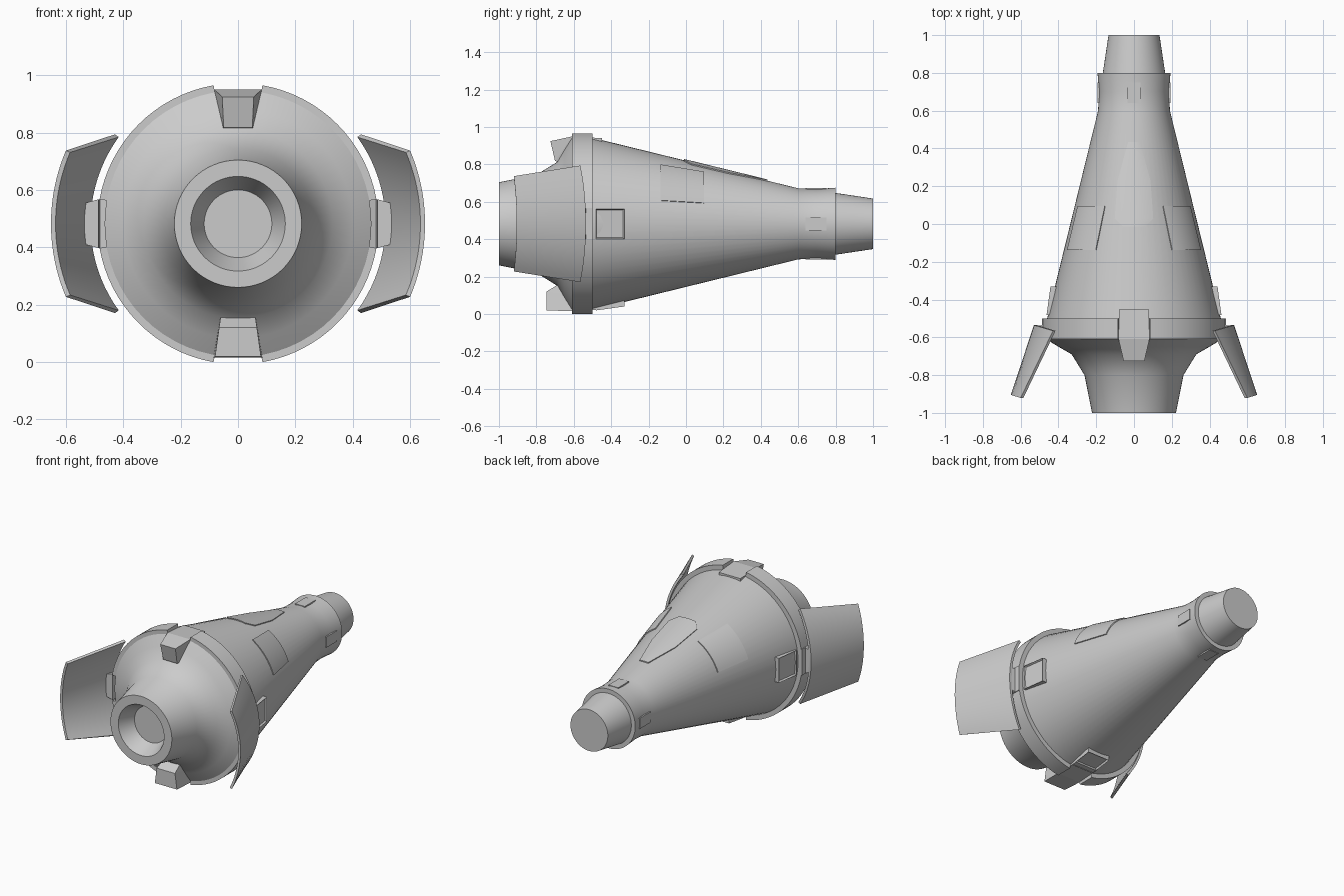
import bpy, bmesh
from math import sin, cos, pi, radians, asin, degrees
from mathutils import Vector, Matrix

if "Cube" in bpy.data.objects:
    bpy.data.objects.remove(bpy.data.objects["Cube"])

CZ = 0.4825  # height of the long axis


def finish(bm, name, smooth=True):
    bmesh.ops.recalc_face_normals(bm, faces=bm.faces)
    me = bpy.data.meshes.new(name)
    bm.to_mesh(me)
    bm.free()
    if smooth:
        me.polygons.foreach_set("use_smooth", [True] * len(me.polygons))
        me.set_sharp_from_angle(angle=radians(36))
    ob = bpy.data.objects.new(name, me)
    ob.location.z = CZ
    bpy.context.collection.objects.link(ob)
    return ob


def lathe(name, profile, n=64):
    """Spin (y, r) profile round the y axis."""
    bm = bmesh.new()
    vs = [bm.verts.new((r, y, 0)) for y, r in profile]
    es = [bm.edges.new(p) for p in zip(vs, vs[1:])]
    bmesh.ops.spin(bm, geom=vs + es, cent=(0, 0, 0), axis=(0, 1, 0), angle=2 * pi, steps=n)
    bmesh.ops.remove_doubles(bm, verts=bm.verts, dist=1e-5)
    return finish(bm, name)


def arc_plate(name, rows, t, n=16, tilt=0):
    """Curved plate; rows are (y, outer radius, start deg, end deg); angle 0 is +x."""
    bm = bmesh.new()
    grid = []
    for y, r, a0, a1 in rows:
        row = []
        for i in range(n + 1):
            a = radians(a0 + (a1 - a0) * i / n)
            row.append([bm.verts.new((q * cos(a), y - tilt * (r - r * abs(cos(a))) , q * sin(a)))
                        for q in (r, r - t)])
        grid.append(row)
    last = len(rows) - 1
    for j in range(last):
        for i in range(n):
            for k in (0, 1):
                bm.faces.new([grid[j][i][k], grid[j][i + 1][k], grid[j + 1][i + 1][k], grid[j + 1][i][k]])
        for i in (0, n):
            bm.faces.new([grid[j][i][0], grid[j][i][1], grid[j + 1][i][1], grid[j + 1][i][0]])
    for j in (0, last):
        for i in range(n):
            bm.faces.new([grid[j][i][0], grid[j][i + 1][0], grid[j][i + 1][1], grid[j][i][1]])
    return finish(bm, name)


def block(name, pts, turn=0, inset=0):
    """Convex block from (half width, y, radial height), turned round the y axis."""
    bm = bmesh.new()
    for w, y, h in pts:
        for s in (-1, 1):
            bm.verts.new((s * w, y, h))
    bmesh.ops.convex_hull(bm, input=bm.verts)
    bmesh.ops.dissolve_limit(bm, angle_limit=0.02, verts=bm.verts, edges=bm.edges)
    if inset:
        bm.normal_update()
        top = max(bm.faces, key=lambda f: f.normal.z)
        bmesh.ops.inset_region(bm, faces=[top], thickness=0.008, depth=-inset)
    bm.transform(Matrix.Rotation(radians(turn), 4, 'Y'))
    return finish(bm, name, False)


def cone_r(y):
    return 0.19 + (0.6 - y) * 0.245


# Main hull: nozzle recess, bowl, cone, collar, nose
lathe("hull", [(-.90, 0), (-.90, .118), (-1, .165), (-1, .222), (-.8, .262), (-.69, .33),
               (-.65, .40), (-.61, .465), (-.5, .46), (.6, .19), (.7, .186), (.8, .193),
               (.8, .165), (1, .135), (1, 0)])

# Broken ring round the widest part
for k in range(4):
    a = 90 * k
    arc_plate(f"ring_segment_{k}", [(-.5, .49, a + 10, a + 80), (-.61, .49, a + 10, a + 80)], .04)

# Side fins with hinges and pads
for s, side in ((0, "right"), (180, "left")):
    arc_plate(f"fin_{side}", [(-.535, .53, s - 36, s + 36), (-.905, .652, s - 23, s + 23)], .016, 20, .3)
    t = 90 + s
    block(f"hinge_{side}", [(.085, -.5, .43), (.085, -.5, .487), (.085, -.57, .43), (.085, -.55, .487)], t)
    block(f"fin_bracket_{side}", [(.085, -.535, .48), (.07, -.54, .522), (.085, -.6, .487), (.07, -.6, .54)], t)

# Raised pads on the cone: left, right and bottom
for t, side in ((90, "right"), (270, "left"), (180, "bottom")):
    block(f"cone_pad_{side}", [(.08, -.33, .38), (.08, -.33, .442), (.08, -.482, .40), (.08, -.482, .463)],
          t, .012)

# Top and bottom latch blocks
block("latch_top", [(.078, -.45, .40), (.078, -.45, .458), (.082, -.61, .467), (.055, -.725, .442),
                    (.05, -.70, .335), (.06, -.60, .325)])
block("latch_bottom", [(.078, -.45, .40), (.078, -.45, .458), (.085, -.61, .467), (.08, -.745, .463),
                       (.066, -.745, .362), (.06, -.68, .322), (.06, -.60, .322)], 180)

# Top window and two side windows, lying on the cone
rows = [(-.012, .06), (.03, .1), (.23, .085), (.435, .03)]
win = []
for y, w in rows:
    a = degrees(asin(w / cone_r(y)))
    win.append((y, cone_r(y) + .007, 90 - a, 90 + a))
arc_plate("window_top", win, .03)
for side, f in (("right", lambda a: a), ("left", lambda a: 180 - a)):
    arc_plate(f"window_{side}", [(.095, cone_r(.095) + .006, f(20.5), f(61)),
                                 (-.137, cone_r(-.137) + .006, f(19.5), f(57.5))], .03)

# Small pads round the collar
for k in range(4):
    block(f"collar_pad_{k}", [(.035, .64, .15), (.035, .64, .192), (.035, .75, .15), (.035, .75, .192)], 90 * k)
